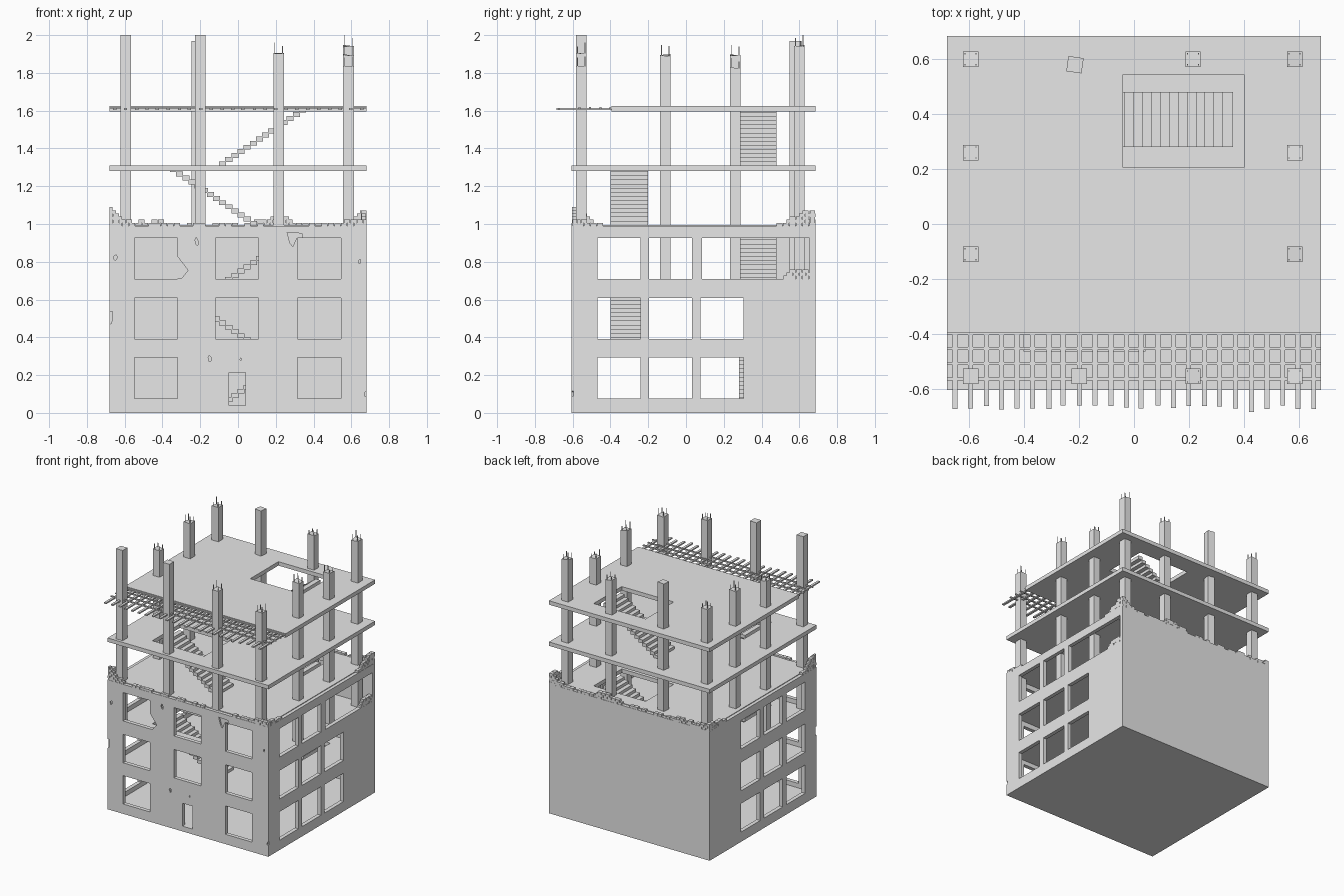
import bpy, bmesh, math, random
from mathutils import Matrix, Vector

random.seed(4)
cube = bpy.data.objects.get("Cube")
if cube:
    bpy.data.objects.remove(cube, do_unlink=True)

concrete = bpy.data.materials.new("concrete_grey")
concrete.use_nodes = True
concrete.diffuse_color = (0.8, 0.8, 0.8, 1)
concrete.node_tree.nodes["Principled BSDF"].inputs["Base Color"].default_value = (0.8, 0.8, 0.8, 1)


def add_box(bm, x0, x1, y0, y1, z0, z1, turn=0):
    size = Matrix.Diagonal((x1 - x0, y1 - y0, z1 - z0, 1))
    place = Matrix.Translation(((x0 + x1) / 2, (y0 + y1) / 2, (z0 + z1) / 2))
    bmesh.ops.create_cube(bm, size=1, matrix=place @ Matrix.Rotation(turn, 4, "Z") @ size)


def add_prism(bm, points, y0, y1):
    # Outline in x and z, pushed along y
    face = bm.faces.new([bm.verts.new((x, y0, z)) for x, z in points])
    new = bmesh.ops.extrude_face_region(bm, geom=[face])["geom"]
    bmesh.ops.translate(bm, vec=(0, y1 - y0, 0),
                        verts=[v for v in new if isinstance(v, bmesh.types.BMVert)])


def finish(bm, name):
    bmesh.ops.recalc_face_normals(bm, faces=bm.faces[:])
    mesh = bpy.data.meshes.new(name)
    bm.to_mesh(mesh)
    bm.free()
    mesh.materials.append(concrete)
    ob = bpy.data.objects.new(name, mesh)
    bpy.context.scene.collection.objects.link(ob)
    return ob


def cut(ob, bm):
    # Subtract the shapes in bm, then bake the result
    tool = finish(bm, "cutter")
    tool.hide_render = True
    mod = ob.modifiers.new("cut", "BOOLEAN")
    mod.operation, mod.solver, mod.object = "DIFFERENCE", "EXACT", tool
    mod.use_self = True
    bpy.context.view_layer.update()
    graph = bpy.context.evaluated_depsgraph_get()
    baked = bpy.data.meshes.new_from_object(ob.evaluated_get(graph))
    ob.modifiers.clear()
    ob.data = baked
    bpy.data.objects.remove(tool, do_unlink=True)


W, FRONT, BACK, T = 0.68, -0.605, 0.685, 0.03

# Lower walls: hollow shell with a closed base
bm = bmesh.new()
add_box(bm, -W, W, FRONT, BACK, 0, 0.99)
walls = finish(bm, "walls")
bm = bmesh.new()
add_box(bm, -W + T, W - T, FRONT + T, BACK - T, 0.04, 1.2)
cut(walls, bm)

# Window and door openings
bm = bmesh.new()
for row, z in enumerate((0.075, 0.39, 0.71)):
    for x in (-0.435, -0.005, 0.43):
        if row or x != -0.005:
            add_box(bm, x - 0.114, x + 0.114, FRONT - 0.1, FRONT + 0.1, z, z + 0.217)
    for y in (-0.355, -0.083, 0.19):
        add_box(bm, -W - 0.1, -W + 0.1, y - 0.114, y + 0.114, z, z + 0.217)
        if row < 2 or y < 0.1:
            add_box(bm, W - 0.1, W + 0.1, y - 0.114, y + 0.114, z, z + 0.217)
add_box(bm, W - 0.1, W + 0.1, 0.085, 0.655, 0.71, 0.927)
add_box(bm, -0.047, 0.04, FRONT - 0.1, FRONT + 0.1, 0.04, 0.215)
cut(walls, bm)

# Broken window edge and chipped plaster
bm = bmesh.new()
add_prism(bm, [(-0.33, 0.83), (-0.318, 0.825), (-0.265, 0.755), (-0.3, 0.711), (-0.33, 0.711)],
          FRONT - 0.1, FRONT + 0.1)
add_prism(bm, [(0.26, 0.955), (0.34, 0.95), (0.34, 0.93), (0.31, 0.925), (0.29, 0.88), (0.275, 0.9)],
          FRONT - 0.1, FRONT + 0.012)
for x, z, r in ((-0.22, 0.91, 0.03), (-0.65, 0.82, 0.025), (0.645, 0.8, 0.015),
                (-0.15, 0.285, 0.02), (0.015, 0.285, 0.01), (-0.68, 0.5, 0.05), (0.68, 0.1, 0.03)):
    ring = [(math.tau * i / 7, r * random.uniform(0.4, 1)) for i in range(7)]
    add_prism(bm, [(x + 0.5 * d * math.cos(a), z + d * math.sin(a)) for a, d in ring],
              FRONT - 0.1, FRONT + 0.01)
cut(walls, bm)

# Floor slabs, with the stair openings alternating back and front
levels = (0.04, 0.355, 0.675, 0.995, 1.31, 1.625)
for i, top in enumerate(levels[1:]):
    inset = 0.025 if top < 1 else 0
    y0 = -0.395 if i == 4 else FRONT + inset
    bm = bmesh.new()
    add_box(bm, -W + inset, W - inset, y0, BACK - inset, top - T, top)
    slab = finish(bm, f"floor_slab_{i + 1}")
    bm = bmesh.new()
    if i % 2 == 0:
        add_box(bm, -0.04, 0.4, 0.205, 0.545, top - 0.1, top + 0.1)
    else:
        add_box(bm, -0.4, 0.04, -0.465, -0.13, top - 0.1, top + 0.1)
    cut(slab, bm)

# Stair flights: overlapping treads with a stepped underside
STEPS = 14
for i, (low, high) in enumerate(zip(levels, levels[1:])):
    bm = bmesh.new()
    rise = (high - low - 0.01) / STEPS
    side, y0 = (1, 0.28) if i % 2 == 0 else (-1, -0.4)
    for s in range(STEPS):
        xs = sorted(side * (-0.1 + 0.0325 * (s + d)) for d in (0, 1.15))
        add_box(bm, xs[0], xs[1], y0, y0 + 0.2, low + rise * s - 0.004, low + rise * (s + 1))
    finish(bm, f"stair_flight_{i + 1}")

# Columns with exposed reinforcement at the broken tops
columns = [(-0.595, -0.555, 2.0), (-0.2, -0.555, 2.0), (0.215, -0.555, 1.91), (0.585, -0.555, 1.84),
           (-0.595, -0.11, 1.83), (0.585, -0.11, 1.9), (-0.595, 0.26, 1.9), (0.585, 0.26, 1.83),
           (-0.595, 0.6, 1.89), (-0.215, 0.58, 1.97), (0.215, 0.6, 1.89), (0.585, 0.6, 1.95)]
for i, (x, y, top) in enumerate(columns):
    bm = bmesh.new()
    h = 0.028
    add_box(bm, x - h, x + h, y - h, y + h, 0.66, top, math.radians(-8) if i == 9 else 0)
    if top < 1.96:
        for v in bm.verts:
            if v.co.z > 1:
                v.co.z -= random.uniform(0, 0.012)
        for sx in (-0.02, 0.02):
            for sy in (-0.02, 0.02):
                end = min(2.0, top + random.uniform(0.02, 0.05))
                add_box(bm, x + sx - 0.002, x + sx + 0.002, y + sy - 0.002, y + sy + 0.002,
                        top - 0.03, end)
    finish(bm, f"column_{i + 1}")

# Bare reinforcement grid at the front of the top slab
bm = bmesh.new()
for i in range(24):
    x = -0.652 + 0.0567 * i + random.uniform(-0.003, 0.003)
    tip = -0.685 if i == 19 else random.uniform(-0.675, -0.66)
    add_box(bm, x - 0.009, x + 0.009, tip, -0.38, 1.604, 1.614)
for y in (-0.4, -0.453, -0.508, -0.564):
    add_box(bm, -W, W, y - 0.005, y + 0.005, 1.61, 1.619)
finish(bm, "reinforcement_grid")


# Ruined brick courses along the wall tops
def height_at(profile, t):
    for (a, ha), (b, hb) in zip(profile, profile[1:]):
        if a <= t <= b:
            return ha + (hb - ha) * (t - a) / (b - a)
    return 0


def ruin(name, along_x, near, profile, base=0.99):
    bm = bmesh.new()
    first, last = profile[0][0], profile[-1][0]
    course, length = 0.0165, 0.034
    for k in range(6):
        t = first - (k % 2) * length / 2
        while t < last:
            a, b = max(t, first), min(t + length, last)
            want = height_at(profile, (a + b) / 2) + random.uniform(-0.006, 0.006)
            if want > course * (k + 0.6):
                j = random.uniform(0, 0.003)
                span, deep = (a + 0.001, b - 0.001), (near + j, near + T - j)
                xs, ys = (span, deep) if along_x else (deep, span)
                add_box(bm, *xs, *ys, base + course * k - 0.002, base + course * (k + 1))
            t += length
    finish(bm, name)


ruin("front_ruin", True, FRONT,
     [(-W, 0.095), (-0.64, 0.08), (-0.59, 0.03), (-0.54, 0.012), (-0.42, 0.012), (-0.3, 0.005),
      (-0.15, 0.013), (0.1, 0.006), (0.3, 0.006), (0.5, 0.01), (0.6, 0.03), (W, 0.04)])
ruin("back_ruin", True, BACK - T,
     [(-W, 0.055), (-0.55, 0.02), (-0.4, 0.025), (-0.3, 0.01), (0.05, 0.008), (0.15, 0.045),
      (0.25, 0.05), (0.33, 0.012), (0.55, 0.012), (0.62, 0.05), (W, 0.095)])
ruin("right_side_ruin", False, W - T,
     [(FRONT + T, 0.04), (-0.48, 0.012), (-0.4, 0), (0.45, 0), (0.55, 0.04), (BACK - T, 0.09)])
ruin("left_side_ruin", False, -W,
     [(FRONT + T, 0.09), (-0.48, 0.02), (-0.4, 0), (0.45, 0), (0.58, 0.03), (BACK - T, 0.055)])
ruin("broken_opening_bricks", False, W - T,
     [(0.48, 0), (0.53, 0.025), (0.56, 0.06), (0.655, 0.035)], base=0.71)
